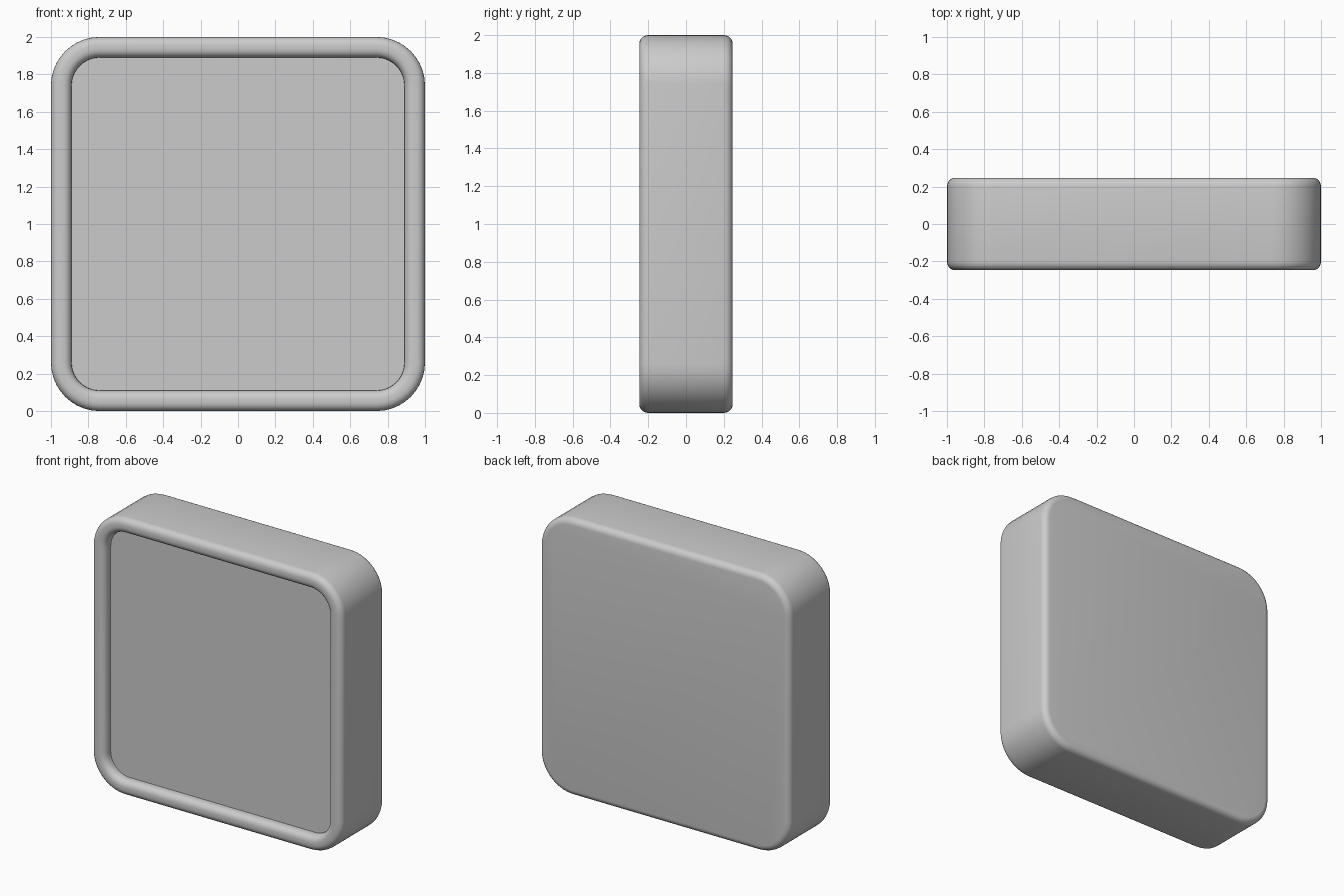
import bpy, bmesh, math

if "Cube" in bpy.data.objects:
    bpy.data.objects.remove(bpy.data.objects["Cube"])

HALF, RAD, DEPTH = 1.0, 0.26, 0.247    # half width, corner radius, half depth
RIM, BEVEL, FLOOR = 0.11, 0.045, -0.18  # rim width, edge rounding, recess floor y
CORNER_SEGS, BEVEL_SEGS = 10, 5


def arc(inset, y, start, end):
    """Quarter round in (inset, y) space."""
    return [(inset + BEVEL * math.cos(math.radians(start + (end - start) * i / BEVEL_SEGS)),
             y + BEVEL * math.sin(math.radians(start + (end - start) * i / BEVEL_SEGS)))
            for i in range(BEVEL_SEGS + 1)]


def rounded_loop(bm, inset, y):
    """Rounded square ring parallel to the front."""
    r = RAD - inset
    c = HALF - RAD
    ring = []
    for k, (sx, sz) in enumerate(((1, 1), (-1, 1), (-1, -1), (1, -1))):
        for i in range(CORNER_SEGS + 1):
            a = math.pi / 2 * (k + i / CORNER_SEGS)
            ring.append(bm.verts.new((sx * c + r * math.cos(a), y, HALF + sz * c + r * math.sin(a))))
    return ring


# Cross-section: back edge, outer side, rounded rim, recess wall
profile = arc(BEVEL, DEPTH - BEVEL, 90, 180)
profile += arc(BEVEL, -DEPTH + BEVEL, 180, 270)
profile += arc(RIM - BEVEL, -DEPTH + BEVEL, 270, 360)
profile.append((RIM, FLOOR))

# Square casing with recessed front panel
bm = bmesh.new()
rings = [rounded_loop(bm, d, y) for d, y in profile]
for a, b in zip(rings, rings[1:]):
    n = len(a)
    for i in range(n):
        j = (i + 1) % n
        bm.faces.new((a[i], a[j], b[j], b[i]))
bm.faces.new(rings[0])
bm.faces.new(rings[-1])
bmesh.ops.recalc_face_normals(bm, faces=bm.faces)
mesh = bpy.data.meshes.new("recessed_casing")
bm.to_mesh(mesh)
bm.free()
casing = bpy.data.objects.new("recessed_casing", mesh)
bpy.context.collection.objects.link(casing)
bpy.context.view_layer.objects.active = casing
casing.select_set(True)
bpy.ops.object.shade_smooth_by_angle(angle=math.radians(35))
